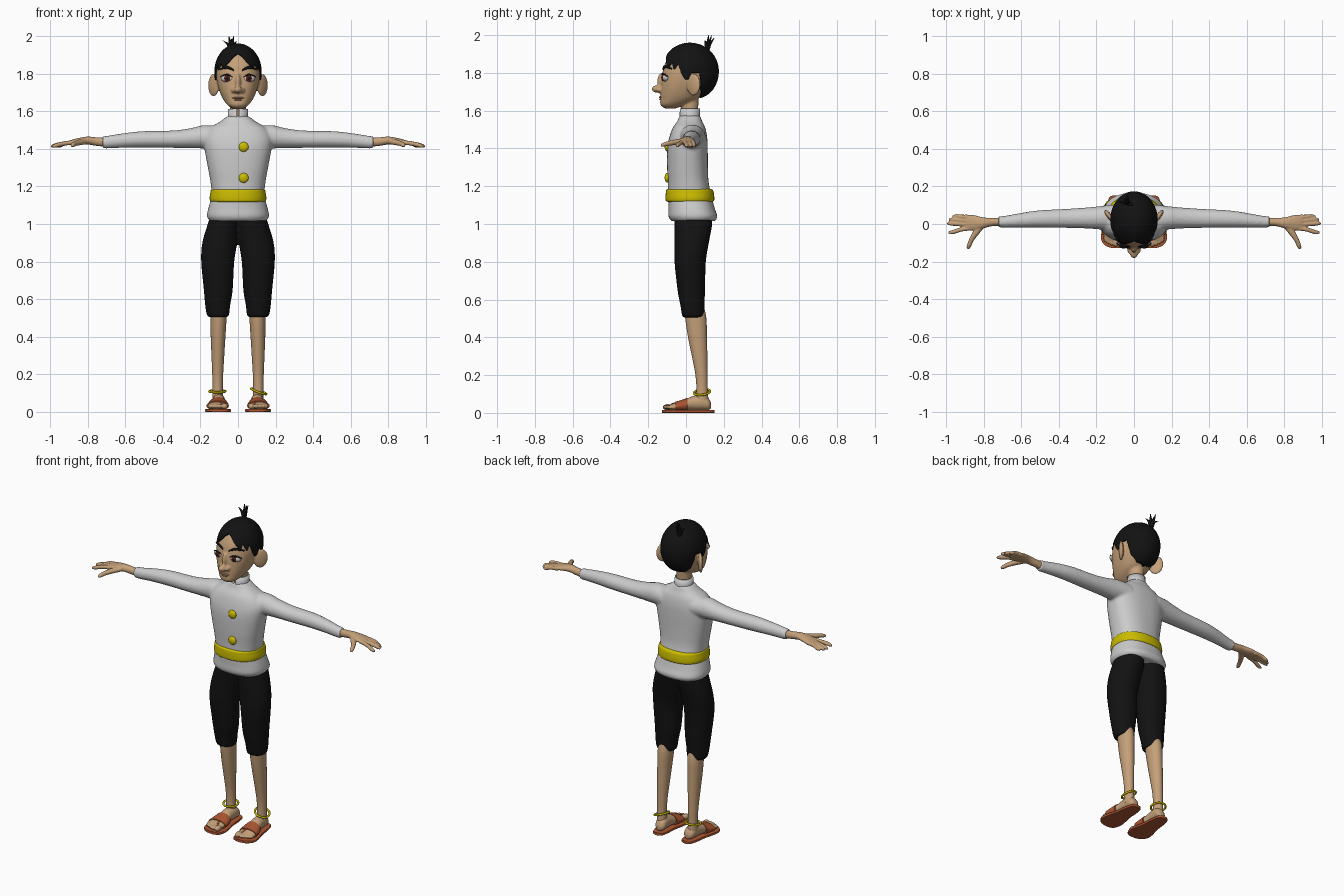
import bpy, bmesh, math
from mathutils import Matrix, Vector

COLORS = {"skin": (0.55, 0.35, 0.19), "black": (0.006, 0.006, 0.006), "yellow": (0.6, 0.5, 0.0),
          "leather": (0.4, 0.09, 0.03), "eye_white": (0.8, 0.8, 0.8), "brown": (0.09, 0.015, 0.01),
          "lip": (0.4, 0.2, 0.12)}


def material(name):
    m = bpy.data.materials.get(name) or bpy.data.materials.new(name)
    m.diffuse_color = (*COLORS[name], 1)
    return m


def spline(rows, sub):
    """Catmull-Rom interpolation through the section rows."""
    rows = [Vector(r) for r in rows]
    out = []
    for i in range(len(rows) - 1):
        p0, p1, p2, p3 = rows[max(i - 1, 0)], rows[i], rows[i + 1], rows[min(i + 2, len(rows) - 1)]
        for k in range(sub):
            t = k / sub
            out.append(0.5 * (2 * p1 + (p2 - p0) * t + (2 * p0 - 5 * p1 + 4 * p2 - p3) * t * t
                              + (3 * p1 - p0 - 3 * p2 + p3) * t ** 3))
    return out + [rows[-1]]


def loft(bm, axis, rows, power=2.0, n=32, sub=4):
    """Rows are (position on axis, centre a, centre b, radius a, radius b)."""
    rings = []
    for t, a, b, ra, rb in spline(rows, sub):
        ring = []
        for k in range(n):
            ang = 2 * math.pi * k / n
            c, s = math.cos(ang), math.sin(ang)
            p = [a + ra * math.copysign(abs(c) ** (2 / power), c),
                 b + rb * math.copysign(abs(s) ** (2 / power), s)]
            p.insert(axis, t)
            ring.append(bm.verts.new(p))
        rings.append(ring)
    for r, q in zip(rings, rings[1:]):
        for k in range(n):
            bm.faces.new((r[k], r[(k + 1) % n], q[(k + 1) % n], q[k]))
    bm.faces.new(rings[0])
    bm.faces.new(rings[-1])


def blob(bm, centre, radii, turn=0):
    mat = Matrix.Translation(centre) @ Matrix.Rotation(turn, 4, 'Z') @ Matrix.Diagonal((*radii, 1))
    bmesh.ops.create_uvsphere(bm, u_segments=24, v_segments=14, radius=1, matrix=mat)


def finish(name, bm, color=None, voxel=0, smooth=4, mirror=False, thick=0):
    bmesh.ops.recalc_face_normals(bm, faces=bm.faces)
    me = bpy.data.meshes.new(name)
    bm.to_mesh(me)
    bm.free()
    me.shade_smooth()
    me.set_sharp_from_angle(angle=math.radians(50))
    ob = bpy.data.objects.new(name, me)
    bpy.context.collection.objects.link(ob)
    if color:
        me.materials.append(material(color))
    if voxel:
        m = ob.modifiers.new("blend", 'REMESH')
        m.mode, m.voxel_size, m.use_smooth_shade = 'VOXEL', voxel, True
        m = ob.modifiers.new("soften", 'SMOOTH')
        m.factor, m.iterations = 0.5, smooth
    if thick:
        m = ob.modifiers.new("thickness", 'SOLIDIFY')
        m.thickness, m.offset = thick, -1
    if mirror:
        ob.modifiers.new("both_sides", 'MIRROR')
    return ob


# Shirt: torso and sleeves blended together
bm = bmesh.new()
loft(bm, 2, [(1.015, 0, .038, .15, .115), (1.04, 0, .037, .165, .13), (1.08, 0, .03, .159, .123),
             (1.15, 0, .02, .141, .115), (1.22, 0, .012, .146, .108), (1.3, 0, .008, .16, .108),
             (1.4, 0, .008, .178, .107), (1.46, 0, .012, .18, .1), (1.51, 0, .016, .15, .086),
             (1.545, 0, .02, .095, .065), (1.575, 0, .02, .055, .055)], 2.4, 48)
for s in (-1, 1):
    loft(bm, 0, [(s * .1, .035, 1.463, .07, .058), (s * .18, .033, 1.464, .062, .062),
                 (s * .25, .032, 1.457, .056, .053), (s * .35, .03, 1.451, .051, .046),
                 (s * .5, .027, 1.45, .046, .044), (s * .6, .02, 1.445, .039, .039),
                 (s * .69, .012, 1.436, .031, .034), (s * .72, .012, 1.434, .03, .033)])
finish("shirt", bm, voxel=.008, smooth=5)

# Standing collar with a front slit
bm = bmesh.new()
prev = None
for k in range(41):
    a = math.radians(7 + 346 * k / 40)
    cur = [bm.verts.new((r * math.sin(a), .02 - r * math.cos(a), z))
           for r, z in ((.058, 1.55), (.054, 1.575), (.053, 1.612))]
    if prev:
        for j in (0, 1):
            bm.faces.new((prev[j], cur[j], cur[j + 1], prev[j + 1]))
    prev = cur
finish("collar", bm, thick=.008)

# Belt and buttons
bm = bmesh.new()
loft(bm, 2, [(1.117, 0, .021, .138, .116), (1.122, 0, .021, .148, .127), (1.14, 0, .021, .151, .129),
             (1.165, 0, .02, .147, .127), (1.18, 0, .019, .144, .123), (1.186, 0, .019, .134, .11)], 2.3, 48)
finish("belt", bm, "yellow")
bm = bmesh.new()
for z in (1.41, 1.245):
    blob(bm, (.03, -.099, z), (.026, .014, .026))
finish("buttons", bm, "yellow")

# Breeches
bm = bmesh.new()
for s in (-1, 1):
    loft(bm, 2, [(.505, s * .105, .037, .054, .054), (.525, s * .107, .037, .061, .06),
                 (.57, s * .108, .034, .067, .064), (.65, s * .105, .028, .077, .073),
                 (.8, s * .108, .022, .088, .083), (.9, s * .097, .03, .093, .091),
                 (1.0, s * .078, .039, .083, .1), (1.06, s * .065, .038, .075, .095)], 2.1)
finish("breeches", bm, "black", voxel=.008)

# Lower legs
bm = bmesh.new()
loft(bm, 2, [(.05, .107, .085, .03, .036), (.12, .108, .085, .027, .03), (.2, .108, .082, .029, .032),
             (.3, .107, .072, .034, .041), (.4, .106, .061, .039, .05), (.5, .104, .052, .043, .056),
             (.56, .104, .045, .042, .05)], n=24)
finish("lower_leg", bm, "skin", mirror=True)

# Feet with toes
bm = bmesh.new()
loft(bm, 1, [(.133, .1, .038, .012, .014), (.12, .1, .046, .03, .03), (.09, .102, .055, .035, .04),
             (.04, .104, .052, .036, .038), (0, .105, .044, .043, .03), (-.05, .108, .035, .053, .021),
             (-.085, .109, .03, .05, .014)])
for x, y, r in ((.071, -.097, .017), (.098, -.096, .013), (.118, -.09, .012), (.136, -.082, .011), (.151, -.072, .011)):
    blob(bm, (x, y, .03), (r, .026, r))
finish("foot", bm, "skin", voxel=.004, smooth=3, mirror=True)

# Sandals: sole, instep band and toe thong
bm = bmesh.new()
loft(bm, 1, [(.152, .1, .008, .012, .008), (.14, .1, .008, .032, .008), (.09, .102, .008, .044, .008),
             (.03, .104, .008, .05, .008), (-.05, .106, .008, .068, .008), (-.09, .106, .008, .066, .008),
             (-.118, .1, .008, .048, .008), (-.128, .096, .008, .02, .008)], 8)
finish("sandal_sole", bm, "leather", mirror=True)
bm = bmesh.new()
loft(bm, 1, [(.008, .105, .043, .049, .036), (-.02, .106, .038, .055, .032), (-.055, .108, .033, .06, .026)])
loft(bm, 1, [(-.045, .1, .05, .007, .008), (-.075, .088, .045, .006, .006), (-.092, .085, .025, .005, .012)], n=12)
finish("sandal_strap", bm, "leather", mirror=True)

# Anklets
for x, z, tilt in ((-.11, .11, 0), (.11, .11, .35)):
    bpy.ops.mesh.primitive_torus_add(location=(x, .085, z), rotation=(.12, tilt, 0), major_radius=.043,
                                     minor_radius=.006, major_segments=32, minor_segments=10)
    ob = bpy.context.object
    ob.name = "anklet"
    ob.data.shade_smooth()
    ob.data.materials.append(material("yellow"))

# Hands: wrist, palm, fingers and thumb
bm = bmesh.new()
loft(bm, 0, [(.68, .012, 1.434, .023, .025), (.75, .011, 1.438, .022, .023), (.8, .006, 1.444, .029, .021),
             (.85, .006, 1.44, .041, .017), (.895, .008, 1.432, .043, .013)], n=24)
for y0, y1, x1 in ((.037, .041, .965), (.017, .023, .985), (-.003, .003, .995), (-.022, -.044, .988)):
    loft(bm, 0, [(.87, y0, 1.434, .012, .012), (.92, (y0 * 2 + y1) / 3, 1.429, .012, .012),
                 (x1 - .02, y1, 1.418, .0115, .0115), (x1, y1, 1.413, .005, .006)], n=14)
loft(bm, 1, [(-.005, .81, 1.44, .024, .016), (-.05, .842, 1.434, .02, .015), (-.09, .867, 1.427, .014, .013),
             (-.12, .879, 1.42, .012, .011), (-.134, .882, 1.416, .005, .005)], n=16)
finish("hand", bm, "skin", voxel=.004, smooth=3, mirror=True)

# Head with neck, nose and ears
bm = bmesh.new()
loft(bm, 2, [(1.612, 0, -.082, .025, .03), (1.63, 0, -.072, .053, .063), (1.66, 0, -.04, .077, .096),
             (1.7, 0, -.02, .096, .115), (1.75, 0, -.002, .111, .13), (1.8, 0, .008, .117, .132),
             (1.85, 0, .015, .109, .126), (1.9, 0, .02, .085, .1), (1.935, 0, .022, .045, .055),
             (1.945, 0, .022, .01, .01)], 2.3, 40)
loft(bm, 2, [(1.54, 0, .02, .045, .045), (1.6, 0, .02, .043, .044), (1.7, 0, .02, .045, .05)])
blob(bm, (0, -.152, 1.715), (.022, .03, .02))
blob(bm, (0, -.13, 1.755), (.015, .022, .045))
for s in (-1, 1):
    blob(bm, (s * .02, -.14, 1.711), (.016, .02, .013))
    blob(bm, (s * .13, .04, 1.738), (.014, .044, .06), -s * .65)
finish("head", bm, "skin", voxel=.006, smooth=3)

# Eyes, lids, brows and lips
for name, color, y, r in (("eyeball", "eye_white", -.109, (.034, .018, .021)),
                          ("iris", "brown", -.121, (.018, .0085, .018)),
                          ("pupil", "black", -.1265, (.009, .0045, .009))):
    bm = bmesh.new()
    blob(bm, (.058, y, 1.775), r, .2)
    finish(name, bm, color, mirror=True)
bm = bmesh.new()
loft(bm, 0, [(.024, -.121, 1.777, .003, .002), (.058, -.124, 1.796, .005, .004), (.094, -.1, 1.782, .004, .003)], n=10)
loft(bm, 0, [(.02, -.119, 1.817, .006, .004), (.06, -.11, 1.834, .008, .008), (.098, -.077, 1.822, .006, .003)], n=12)
finish("brow_and_lid", bm, "black", mirror=True)
bm = bmesh.new()
blob(bm, (0, -.131, 1.671), (.031, .012, .006))
blob(bm, (0, -.13, 1.661), (.023, .012, .006))
finish("lips", bm, "lip")

# Hair cap: shell down to a jagged hairline (degrees from the front, height)
line = [(0, 1.912), (14, 1.895), (24, 1.87), (34, 1.845), (42, 1.825), (48, 1.86), (57, 1.815), (65, 1.85),
        (74, 1.79), (80, 1.765), (88, 1.765), (93, 1.80), (110, 1.80), (118, 1.71), (135, 1.675), (181, 1.665)]


def hairline(deg):
    for (a, za), (b, zb) in zip(line, line[1:]):
        if a <= deg < b:
            return za + (zb - za) * (deg - a) / (b - a)


bm = bmesh.new()
N, M = 180, 24
grid = []
for k in range(N):
    d = 360 * k / N
    th, end = math.radians(d), math.acos((hairline(min(d, 360 - d)) - 1.81) / .15)
    col = []
    for j in range(M + 1):
        phi = end * j / M
        r = math.sin(phi) if phi < math.pi / 2 else math.sin(phi) ** .8
        col.append(bm.verts.new((.126 * r * math.sin(th), .021 - .153 * r * math.cos(th), 1.81 + .15 * math.cos(phi))))
    grid.append(col)
for k in range(N):
    a, b = grid[k], grid[(k + 1) % N]
    for j in range(M):
        bm.faces.new((a[j], a[j + 1], b[j + 1], b[j]))
bmesh.ops.remove_doubles(bm, verts=bm.verts, dist=1e-5)
finish("hair", bm, "black", thick=.012)

# Tuft of hair on the crown
bm = bmesh.new()
for x, y, z in ((-.08, .12, 1.975), (-.048, .135, 1.998), (-.022, .12, 2.0), (-.005, .1, 1.972), (-.035, .15, 1.985)):
    loft(bm, 2, [(1.915, -.035, .112, .012, .012), (1.955, -.035 + (x + .035) * .35, .112 + (y - .112) * .4, .01, .009),
                 (z, x, y, .002, .002)], n=10)
finish("hair_tuft", bm, "black")
